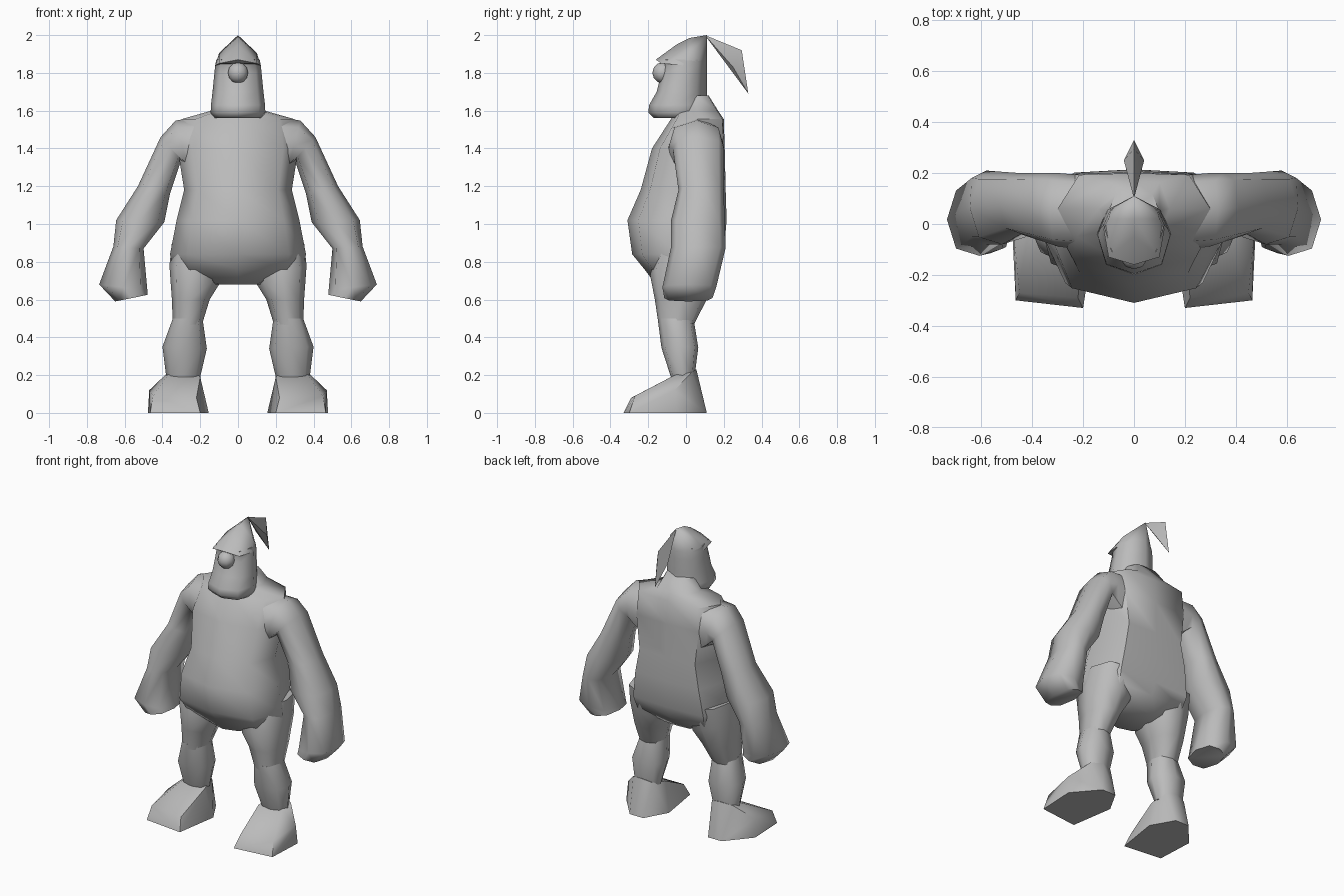
import bpy
import bmesh
import math
from mathutils import Vector

default_cube = bpy.data.objects.get("Cube")
if default_cube:
    bpy.data.objects.remove(default_cube, do_unlink=True)

# One plain grey for the whole figure
grey = bpy.data.materials.new("plain_grey")
grey.use_nodes = True
grey.diffuse_color = (0.5, 0.5, 0.5, 1)
grey.node_tree.nodes["Principled BSDF"].inputs["Base Color"].default_value = grey.diffuse_color


def finish(name, bm, angle=60):
    """Turn a bmesh into a named, smooth-shaded object."""
    bmesh.ops.recalc_face_normals(bm, faces=bm.faces)
    mesh = bpy.data.meshes.new(name)
    bm.to_mesh(mesh)
    bm.free()
    mesh.materials.append(grey)
    obj = bpy.data.objects.new(name, mesh)
    bpy.context.collection.objects.link(obj)
    bpy.ops.object.select_all(action="DESELECT")
    obj.select_set(True)
    bpy.context.view_layer.objects.active = obj
    bpy.ops.object.shade_smooth_by_angle(angle=math.radians(angle))
    return obj


def section(front_u, front_v, back_u, back_v):
    """Eight-sided unit section, symmetric from side to side."""
    half = [(front_u, -front_v), (1, 0), (back_u, back_v)]
    return [(0, -1)] + half + [(0, 1)] + [(-u, v) for u, v in reversed(half)]


def loft(name, rings, shape, side=1):
    """Skin rings given as outer x, outer z, inner x, inner z, front y, back y."""
    bm = bmesh.new()
    loops = []
    for outer_x, outer_z, inner_x, inner_z, front, back in rings:
        outer = Vector((outer_x, 0, outer_z))
        inner = Vector((inner_x, 0, inner_z))
        middle, reach = (outer + inner) / 2, (outer - inner) / 2
        depth = Vector((0, (back - front) / 2, 0))
        middle.y = (front + back) / 2
        loop = []
        for u, v in shape:
            point = middle + reach * u + depth * v
            point.x *= side
            loop.append(bm.verts.new(point))
        loops.append(loop)
    for lower, upper in zip(loops, loops[1:]):
        for i in range(len(shape)):
            j = (i + 1) % len(shape)
            bm.faces.new((lower[i], lower[j], upper[j], upper[i]))
    bm.faces.new(loops[0])
    bm.faces.new(loops[-1])
    return finish(name, bm)


def upright(rings):
    """Level, centred rings from half width, height, front y, back y."""
    return [(w, z, -w, z, front, back) for w, z, front, back in rings]


def hull(name, points, side=1, both_sides=False, angle=60):
    """Convex solid around a few points."""
    bm = bmesh.new()
    for x, y, z in points:
        bm.verts.new((x * side, y, z))
        if both_sides and x:
            bm.verts.new((-x, y, z))
    bmesh.ops.convex_hull(bm, input=bm.verts)
    loose = [v for v in bm.verts if not v.link_faces]
    bmesh.ops.delete(bm, geom=loose, context="VERTS")
    return finish(name, bm, angle)


# Torso with neck, pot belly and flat back
loft("torso", upright([
    (.10, 1.68, -.02, .12), (.14, 1.6, -.05, .17), (.3, 1.555, -.08, .2),
    (.32, 1.4, -.18, .205), (.285, 1.18, -.24, .21), (.325, 1.02, -.31, .215),
    (.36, .84, -.285, .2), (.345, .76, -.22, .17), (.13, .68, -.16, .1),
]), section(.75, .78, .72, .95))

# Head, with the face set back under the brow
loft("head", upright([
    (.125, 1.56, -.17, .08), (.145, 1.59, -.2, .12), (.143, 1.63, -.195, .11),
    (.135, 1.7, -.155, .11), (.125, 1.8, -.13, .11), (.12, 1.845, -.12, .11),
    (.115, 1.87, -.14, .11),
]), section(.76, .75, .75, .6))

# Pointed brow and crown
hull("crown", [
    (0, -.16, 1.87), (.1, -.13, 1.85), (.12, -.02, 1.84), (.09, .06, 1.85),
    (0, .11, 1.84), (.1, .02, 1.905), (0, -.05, 1.95), (0, .02, 1.985), (0, .11, 2),
], both_sides=True)

# Hair tail hanging from the tip of the crown
hull("hair_tail", [
    (0, .1, 2), (0, .295, 1.92), (.04, .25, 1.83), (0, .33, 1.69),
], both_sides=True, angle=40)

# Round nose
ball = bmesh.new()
bmesh.ops.create_uvsphere(ball, u_segments=10, v_segments=6, radius=.056)
nose = finish("nose", ball)
nose.location = (0, -.122, 1.8)

limb = section(.72, .8, .72, .8)
for label, side in (("left", 1), ("right", -1)):
    # Arm from buried shoulder through forearm to mitten hand
    loft(label + "_arm", [
        (.18, 1.57, .18, 1.2, -.1, .19), (.33, 1.548, .26, 1.28, -.09, .2),
        (.41, 1.46, .3, 1.34, -.07, .2), (.53, 1.2, .36, 1.16, -.04, .2),
        (.645, 1.02, .39, 1.01, -.08, .205), (.66, .88, .5, .87, -.08, .21),
        (.735, .68, .48, .65, -.125, .16), (.65, .59, .478, .625, -.115, .14),
    ], limb, side)

    # Thigh running out of the hip
    loft(label + "_thigh", [
        (.35, .9, .08, .85, -.15, .19), (.363, .78, .1, .68, -.19, .16),
        (.35, .6, .15, .6, -.165, .11), (.345, .46, .19, .47, -.145, .04),
    ], limb, side)

    # Bulging lower leg
    loft(label + "_lower_leg", [
        (.345, .5, .188, .5, -.15, .04), (.4, .35, .165, .34, -.13, .065),
        (.38, .19, .2, .19, -.08, .045),
    ], limb, side)

    # Wedge foot with a broad toe and narrow heel
    hull(label + "_foot", [
        (.2, -.33, 0), (.465, -.3, 0), (.477, -.05, 0), (.34, .11, 0), (.24, .11, 0),
        (.155, -.04, 0), (.22, -.29, .08), (.45, -.27, .09), (.47, -.06, .12),
        (.2, -.07, .19), (.37, -.06, .2), (.37, .03, .215), (.22, .04, .215),
        (.29, .055, .23),
    ], side)
